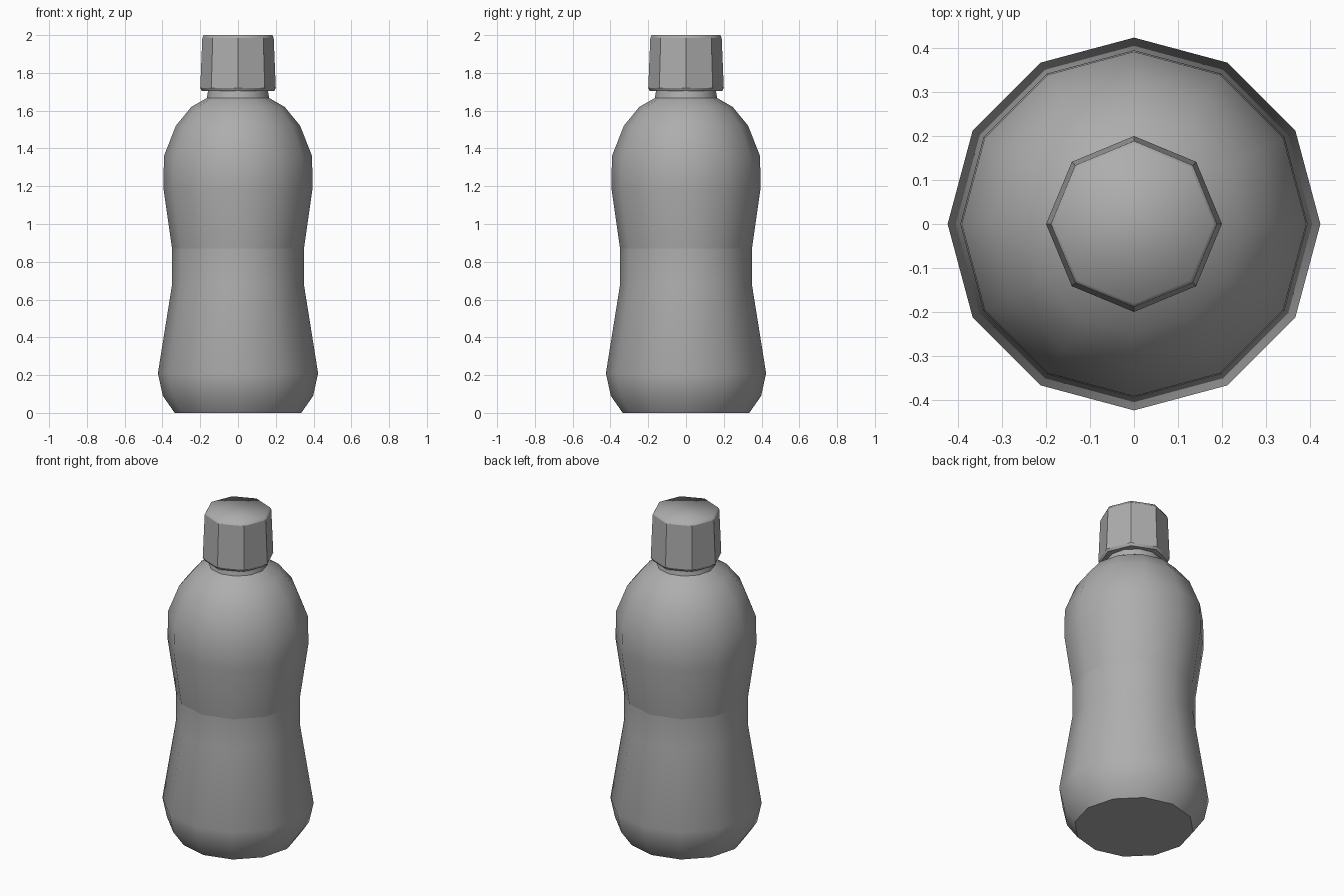
import bpy, bmesh, math

if "Cube" in bpy.data.objects:
    bpy.data.objects.remove(bpy.data.objects["Cube"])

# Dark grey plastic
grey = bpy.data.materials.new("grey_plastic")
grey.diffuse_color = (0.42, 0.42, 0.42, 1)
grey.use_nodes = True
grey.node_tree.nodes["Principled BSDF"].inputs["Base Color"].default_value = grey.diffuse_color


def lathe(name, profile, sides, angle, sharp_rings=(), smooth_rings=()):
    """Revolve (radius, z) points around z, capping both ends."""
    bm = bmesh.new()
    rings = []
    for r, z in profile:
        rings.append([bm.verts.new((r * math.cos(2 * math.pi * i / sides),
                                    r * math.sin(2 * math.pi * i / sides), z))
                      for i in range(sides)])
    for a, b in zip(rings, rings[1:]):
        for i in range(sides):
            j = (i + 1) % sides
            bm.faces.new((a[i], a[j], b[j], b[i]))
    bm.faces.new(rings[0][::-1])
    bm.faces.new(rings[-1])
    bmesh.ops.recalc_face_normals(bm, faces=bm.faces)
    # smooth shading, with creases at steep angles and on chosen rings
    for f in bm.faces:
        f.smooth = True
    for e in bm.edges:
        e.smooth = e.calc_face_angle(0) < math.radians(angle)
    for chosen, smooth in ((sharp_rings, False), (smooth_rings, True)):
        for k in chosen:
            for i in range(sides):
                bm.edges.get((rings[k][i], rings[k][(i + 1) % sides])).smooth = smooth
    mesh = bpy.data.meshes.new(name)
    bm.to_mesh(mesh)
    bm.free()
    mesh.materials.append(grey)
    obj = bpy.data.objects.new(name, mesh)
    bpy.context.collection.objects.link(obj)
    return obj


# Bottle body with pinched waist, domed shoulder and short neck
lathe("bottle_body", [
    (0.335, 0.0), (0.398, 0.09), (0.424, 0.21), (0.349, 0.68), (0.349, 0.87),
    (0.395, 1.19), (0.392, 1.36), (0.329, 1.52), (0.247, 1.62),
    (0.165, 1.667), (0.156, 1.72)], 12, 44, sharp_rings=(4, 9))

# Faceted screw cap with a bevelled bottom lip and softened top edge
lathe("screw_cap", [
    (0.157, 1.703), (0.192, 1.705), (0.2, 1.72),
    (0.189, 1.985), (0.181, 2.0)], 8, 42, sharp_rings=(2, 3), smooth_rings=(4,))
